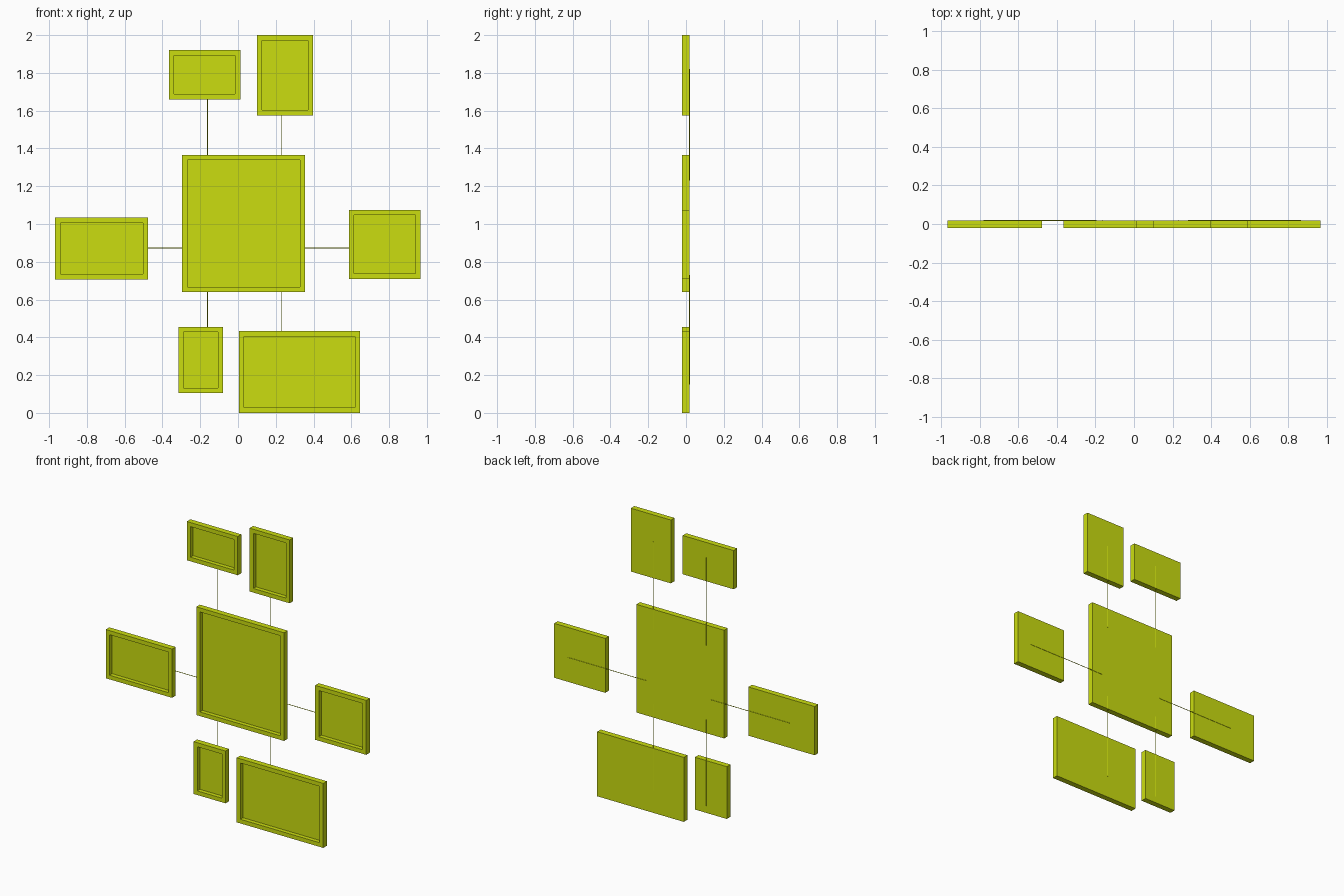
import bpy, bmesh
from mathutils import Vector, Matrix

if "Cube" in bpy.data.objects:
    bpy.data.objects.remove(bpy.data.objects["Cube"])

FRONT, BACK = -0.02, 0.018
BORDER, RECESS = 0.039, 0.028

paint = bpy.data.materials.new("yellow_green_paint")
paint.diffuse_color = (0.6, 0.73, 0.005, 1)
paint.use_nodes = True
paint.node_tree.nodes["Principled BSDF"].inputs["Base Color"].default_value = paint.diffuse_color


def finish(bm, name):
    bmesh.ops.recalc_face_normals(bm, faces=bm.faces)
    mesh = bpy.data.meshes.new(name)
    bm.to_mesh(mesh)
    bm.free()
    mesh.materials.append(paint)
    obj = bpy.data.objects.new(name, mesh)
    bpy.context.collection.objects.link(obj)
    return obj


def picture_frame(name, x0, x1, z0, z1):
    """Solid slab with a straight-walled recess in its front face."""
    bm = bmesh.new()
    centre = Vector(((x0 + x1) / 2, (FRONT + BACK) / 2, (z0 + z1) / 2))
    size = (x1 - x0, BACK - FRONT, z1 - z0, 1)
    bmesh.ops.create_cube(bm, size=1, matrix=Matrix.Translation(centre) @ Matrix.Diagonal(size))
    bm.normal_update()
    front = min(bm.faces, key=lambda f: f.calc_center_median().y)
    bmesh.ops.inset_region(bm, faces=[front], thickness=BORDER)
    panel = bmesh.ops.extrude_discrete_faces(bm, faces=[front])["faces"][0]
    bmesh.ops.translate(bm, verts=panel.verts, vec=(0, RECESS, 0))
    finish(bm, name)


def wire(name, start, end, radius=0.002):
    """Thin round wire lying along the back faces, given by (x, z) ends."""
    a, b = (Vector((p[0], BACK, p[1])) for p in (start, end))
    turn = (b - a).to_track_quat('Z', 'Y').to_matrix().to_4x4()
    bm = bmesh.new()
    bmesh.ops.create_cone(bm, cap_ends=True, segments=8, radius1=radius, radius2=radius,
                          depth=(b - a).length, matrix=Matrix.Translation((a + b) / 2) @ turn)
    finish(bm, name)


# Frames: x range, z range
frames = {
    "centre_frame": (-0.296, 0.356, 0.64, 1.366),
    "top_left_frame": (-0.366, 0.012, 1.66, 1.92),
    "top_right_frame": (0.10, 0.397, 1.575, 2.0),
    "left_frame": (-0.968, -0.476, 0.707, 1.034),
    "right_frame": (0.587, 0.966, 0.71, 1.075),
    "bottom_left_frame": (-0.316, -0.079, 0.105, 0.456),
    "bottom_right_frame": (0.004, 0.647, 0.0, 0.433),
}
for name, bounds in frames.items():
    picture_frame(name, *bounds)

# Vertical wires joining the centre to the frames above and below
for side, x in (("left", -0.162), ("right", 0.231)):
    wire(f"top_{side}_wire", (x, 1.23), (x, 1.82))
    wire(f"bottom_{side}_wire", (x, 0.15), (x, 0.73))

# Horizontal wires joining the centre to the side frames
wire("left_wire", (-0.78, 0.873), (-0.195, 0.873))
wire("right_wire", (0.28, 0.873), (0.865, 0.873))
